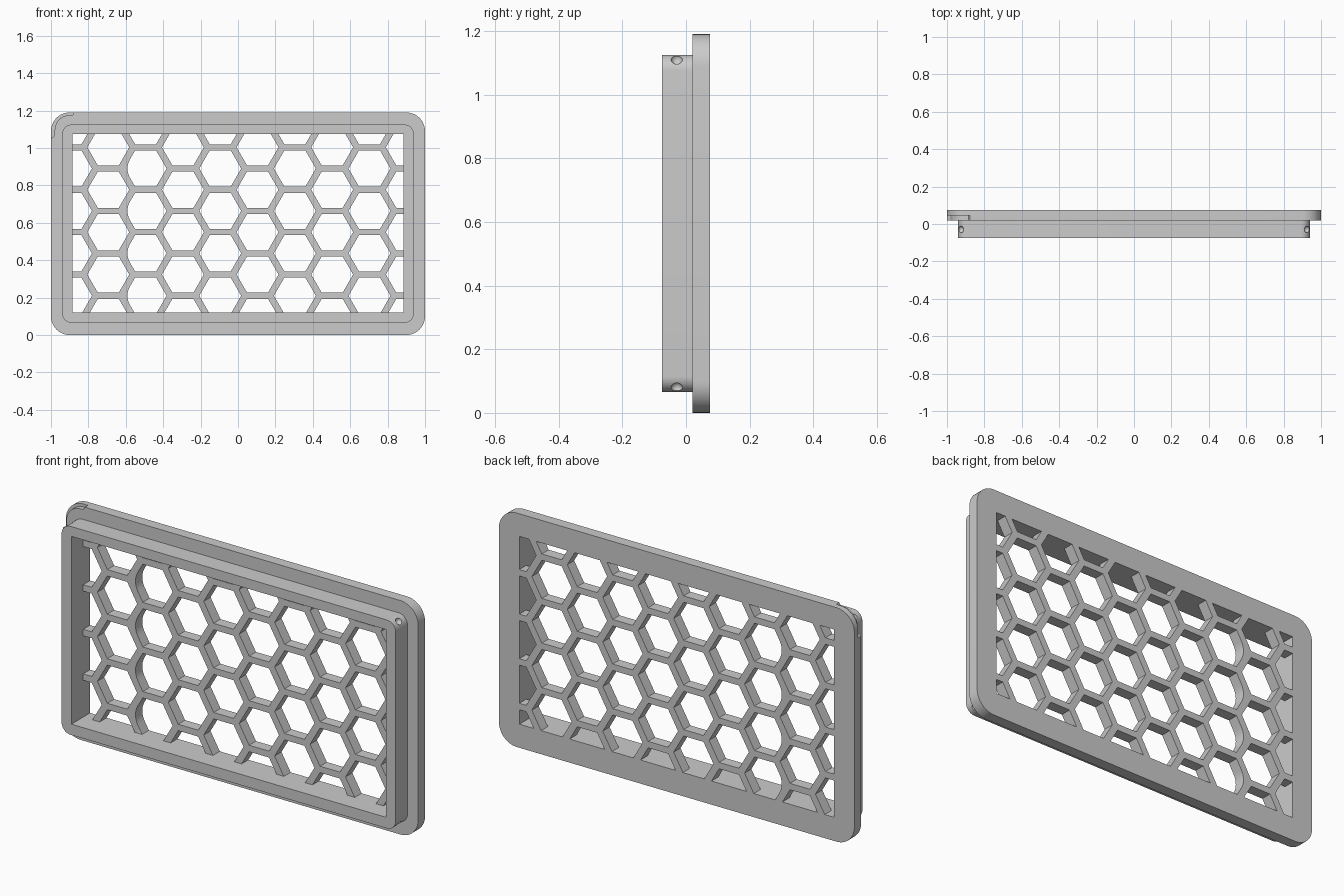
import bpy, bmesh, math
from mathutils import Vector

cube = bpy.data.objects.get("Cube")
if cube:
    bpy.data.objects.remove(cube, do_unlink=True)

grey = bpy.data.materials.new("plain grey")
grey.use_nodes = True
COLOUR = (0.6, 0.6, 0.6, 1)
grey.diffuse_color = COLOUR
grey.node_tree.nodes["Principled BSDF"].inputs["Base Color"].default_value = COLOUR

HALF_W, HALF_H, MID_Z = 1.0, 0.595, 0.595
OPEN_X, OPEN_LOW, OPEN_HIGH = 0.885, 0.12, 1.075


def arc(cx, cz, r, start, end, steps=10):
    return [(cx + r * math.cos(math.radians(start + (end - start) * i / steps)),
             cz + r * math.sin(math.radians(start + (end - start) * i / steps)))
            for i in range(steps + 1)]


def rounded_rect(w, h, r):
    pts = []
    for sx, sz, a in ((1, 1, 0), (-1, 1, 90), (-1, -1, 180), (1, -1, 270)):
        pts += arc(sx * (w - r), MID_Z + sz * (h - r), r, a, a + 90)
    return pts


def plate(name, loops, y0, y1):
    """Filled outline with holes, extruded from y0 to y1."""
    curve = bpy.data.curves.new(name, "CURVE")
    curve.dimensions, curve.fill_mode = "2D", "BOTH"
    curve.extrude = (y1 - y0) / 2
    for loop in loops:
        spline = curve.splines.new("POLY")
        spline.points.add(len(loop) - 1)
        for point, (x, z) in zip(spline.points, loop):
            point.co = (x, z, 0, 1)
        spline.use_cyclic_u = True
    obj = bpy.data.objects.new(name, curve)
    bpy.context.collection.objects.link(obj)
    obj.rotation_euler.x = math.pi / 2
    obj.location.y = (y0 + y1) / 2
    select(obj)
    bpy.ops.object.convert(target="MESH")
    obj = bpy.context.object
    bpy.ops.object.transform_apply(location=True, rotation=True, scale=True)
    bm = bmesh.new()
    bm.from_mesh(obj.data)
    bmesh.ops.remove_doubles(bm, verts=bm.verts, dist=1e-5)
    bmesh.ops.recalc_face_normals(bm, faces=bm.faces)
    bm.to_mesh(obj.data)
    bm.free()
    obj.data.materials.clear()
    obj.data.materials.append(grey)
    return obj


def select(obj):
    bpy.ops.object.select_all(action="DESELECT")
    obj.select_set(True)
    bpy.context.view_layer.objects.active = obj


def cut(obj, cutter):
    mod = obj.modifiers.new("cut", "BOOLEAN")
    mod.operation, mod.solver, mod.object = "DIFFERENCE", "EXACT", cutter
    select(obj)
    bpy.ops.object.modifier_apply(modifier=mod.name)
    bpy.data.objects.remove(cutter, do_unlink=True)


def clip(poly, axis, limit, sign):
    """Keep the part of a polygon on one side of an axis-aligned line."""
    out = []
    for a, b in zip(poly, poly[1:] + poly[:1]):
        da, db = sign * (limit - a[axis]), sign * (limit - b[axis])
        if da >= 0:
            out.append(a)
        if da * db < 0:
            out.append(tuple(Vector(a).lerp(Vector(b), da / (da - db))))
    return out


# Honeycomb openings, trimmed to the window
PITCH_X, PITCH_Z, FLAT = 0.1995, 0.2267, 0.097
RADIUS = FLAT / math.cos(math.pi / 6)
holes = []
for col in range(10):
    cx = -0.893 + col * PITCH_X
    for row in range(-1, 6):
        cz = 0.21 + row * PITCH_Z + (0 if col % 2 == 0 else PITCH_Z / 2)
        hexagon = arc(cx, cz, RADIUS, 0, 300, 5)
        if col == 2:  # this column has a rounded side
            hexagon[3:4] = arc(cx, cz, FLAT, 150, 210, 8)
        for axis, limit, sign in ((0, OPEN_X, 1), (0, -OPEN_X, -1),
                                  (1, OPEN_HIGH, 1), (1, OPEN_LOW, -1)):
            hexagon = clip(hexagon, axis, limit, sign)
        if len(hexagon) > 2:
            holes.append(hexagon)

# Flange and honeycomb screen in one plate
flange = plate("flange_with_honeycomb",
               [rounded_rect(HALF_W, HALF_H, 0.1)] + holes, 0.02, 0.075)

# Shallow pry notch at the upper right corner
notch = [(-0.87, 1.2), (-0.885, 1.175)] + arc(-0.9, 1.095, 0.08, 90, 180)
notch += [(-0.98, 1.065), (-1.01, 1.045), (-1.1, 1.045), (-1.1, 1.3), (-0.87, 1.3)]
cut(flange, plate("notch_cutter", [notch], -0.01, 0.045))

# Collar in front of the flange
window = [(-OPEN_X, OPEN_LOW), (OPEN_X, OPEN_LOW), (OPEN_X, OPEN_HIGH), (-OPEN_X, OPEN_HIGH)]
collar = plate("collar", [rounded_rect(0.94, 0.53, 0.05), window], -0.075, 0.02)

# Snap dimples on the collar corners
for sx in (-1, 1):
    for sz in (-1, 1):
        bpy.ops.mesh.primitive_uv_sphere_add(
            segments=24, ring_count=12, radius=0.018,
            location=(sx * 0.926, -0.029, MID_Z + sz * 0.516))
        dimple = bpy.context.object
        dimple.data.materials.append(grey)
        cut(collar, dimple)

for obj in (flange, collar):
    select(obj)
    bpy.ops.object.shade_smooth_by_angle(angle=math.radians(30))
